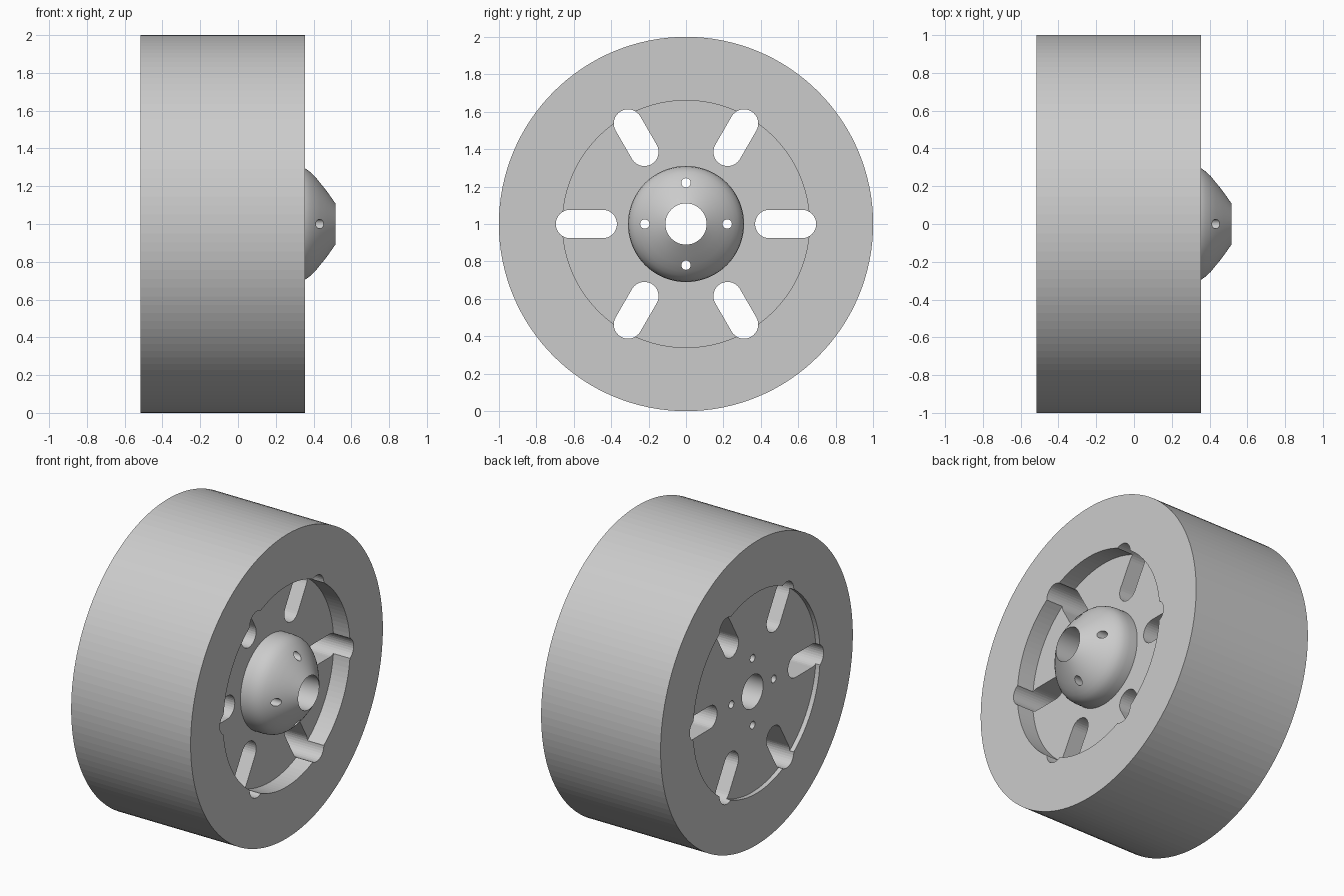
import bpy, bmesh, math
from mathutils import Matrix, Vector

if "Cube" in bpy.data.objects:
    bpy.data.objects.remove(bpy.data.objects["Cube"], do_unlink=True)

AXLE_Z = 1.0
SIDES = 128
FRONT, BACK = 0.355, -0.515
FLOOR, REAR_FLOOR = 0.235, -0.485

grey = bpy.data.materials.new("plain grey")
grey.use_nodes = True
grey.diffuse_color = (0.6, 0.6, 0.6, 1)
grey.node_tree.nodes["Principled BSDF"].inputs["Base Color"].default_value = grey.diffuse_color


def add_object(name, bm):
    bmesh.ops.recalc_face_normals(bm, faces=bm.faces[:])
    mesh = bpy.data.meshes.new(name)
    bm.to_mesh(mesh)
    bm.free()
    mesh.materials.append(grey)
    obj = bpy.data.objects.new(name, mesh)
    bpy.context.collection.objects.link(obj)
    return obj


def lathe(name, profile):
    """Turn a closed (x, radius) outline around the axle."""
    bm = bmesh.new()
    rings = []
    for i in range(SIDES):
        a = math.tau * i / SIDES
        rings.append([bm.verts.new((x, r * math.cos(a), AXLE_Z + r * math.sin(a)))
                      for x, r in profile])
    n = len(profile)
    for i in range(SIDES):
        p, q = rings[i], rings[(i + 1) % SIDES]
        for j in range(n):
            k = (j + 1) % n
            bm.faces.new((p[j], p[k], q[k], q[j]))
    return add_object(name, bm)


def prism(bm, outline):
    """Extrude a (y, z) outline right through the wheel."""
    face = bm.faces.new([bm.verts.new((-1, y, AXLE_Z + z)) for y, z in outline])
    ext = bmesh.ops.extrude_face_region(bm, geom=[face])["geom"]
    verts = [v for v in ext if isinstance(v, bmesh.types.BMVert)]
    bmesh.ops.translate(bm, verts=verts, vec=(2, 0, 0))


def slot_outline(inner, outer, radius, angle, steps=16):
    """Round-ended slot pointing away from the axle."""
    turn = Matrix.Rotation(angle, 2)
    points = []
    for centre, start in ((outer, -math.pi / 2), (inner, math.pi / 2)):
        for i in range(steps + 1):
            a = start + math.pi * i / steps
            points.append(turn @ Vector((centre + radius * math.cos(a), radius * math.sin(a))))
    return points


def cut(obj, cutter):
    mod = obj.modifiers.new("holes", "BOOLEAN")
    mod.operation = "DIFFERENCE"
    mod.solver = "EXACT"
    mod.object = cutter
    bpy.context.view_layer.objects.active = obj
    bpy.ops.object.modifier_apply(modifier=mod.name)


# Tyre, spoke disc and domed hub
tyre = lathe("tyre", [(BACK, 0.66), (BACK, 1), (FRONT, 1), (FRONT, 0.66)])
disc = lathe("spoke_disc", [(REAR_FLOOR, 0.31), (REAR_FLOOR, 0.66), (FLOOR, 0.66), (FLOOR, 0.31)])
dome = [(FLOOR, 0.31), (0.29, 0.31), (0.325, 0.306), (0.355, 0.295), (0.38, 0.277),
        (0.405, 0.254), (0.435, 0.219), (0.475, 0.167), (0.515, 0.11)]
hub = lathe("hub", [(REAR_FLOOR, 0.11), (REAR_FLOOR, 0.31)] + dome)

# Six slots through tyre and disc
bm = bmesh.new()
for i in range(6):
    prism(bm, slot_outline(0.445, 0.62, 0.076, i * math.tau / 6))
slots = add_object("slot_cutter", bm)

# Four bolt holes through the hub
bm = bmesh.new()
for i in range(4):
    a = i * math.tau / 4
    prism(bm, [(0.22 * math.cos(a) + 0.025 * math.cos(t * math.tau / 24),
                0.22 * math.sin(a) + 0.025 * math.sin(t * math.tau / 24)) for t in range(24)])
bolts = add_object("bolt_cutter", bm)

cut(tyre, slots)
cut(disc, slots)
cut(hub, bolts)
for cutter in (slots, bolts):
    bpy.data.objects.remove(cutter, do_unlink=True)

# Smooth the turned hub, keeping its edges crisp
bpy.ops.object.select_all(action="DESELECT")
hub.select_set(True)
bpy.context.view_layer.objects.active = hub
bpy.ops.object.shade_smooth_by_angle(angle=math.radians(25))
